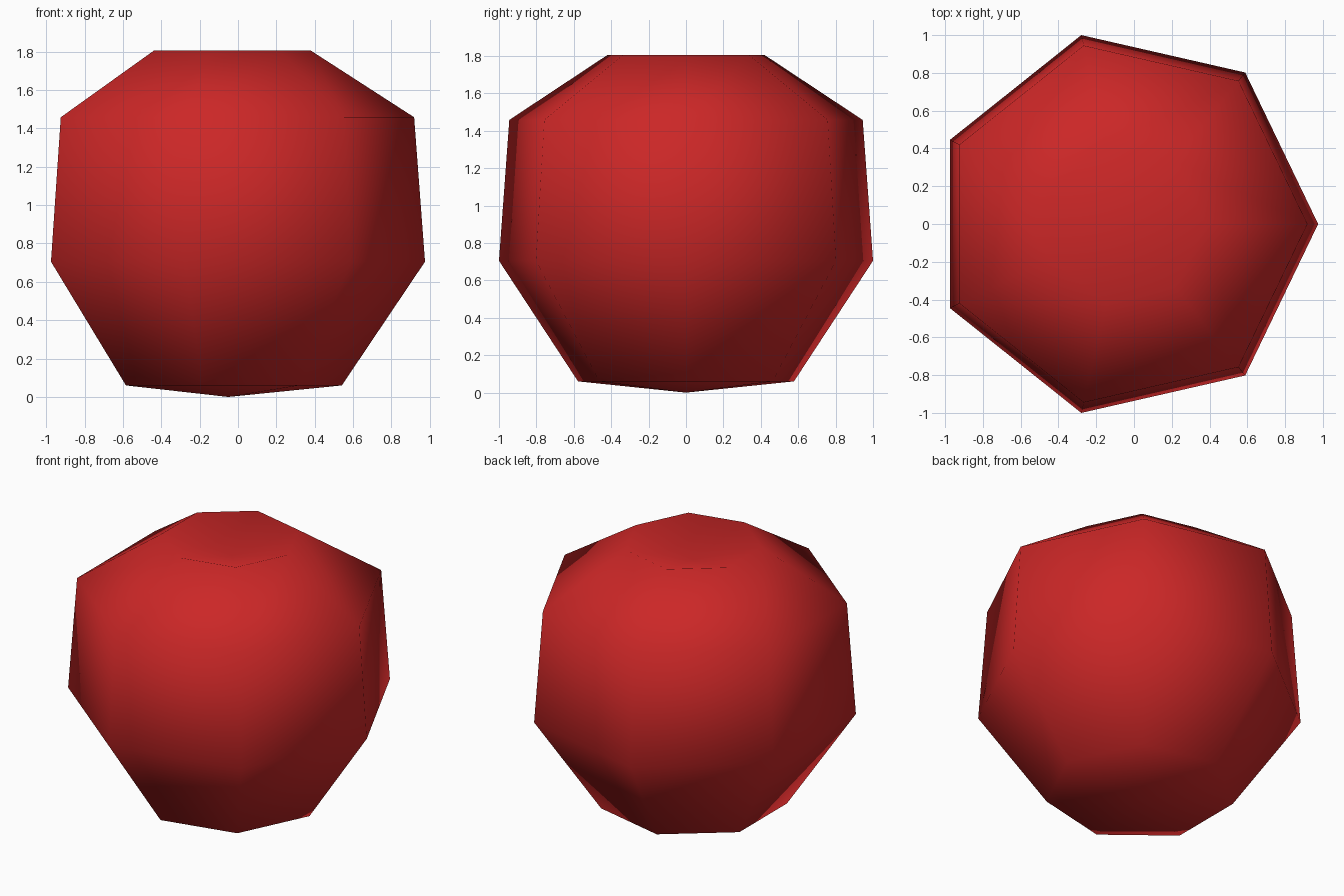
import bpy, bmesh, math

if "Cube" in bpy.data.objects:
    bpy.data.objects.remove(bpy.data.objects["Cube"])

SIDES = 7
RADIUS = 1.0257
CENTRE_X = -0.0508

# Profile from bottom to top: (radius, height)
BOTTOM_Z = 0.0
RINGS = [(0.592, 0.06), (RADIUS, 0.705), (0.969, 1.458), (0.431, 1.805)]
DIMPLE_Z = 1.68

red = bpy.data.materials.new("fruit red")
red.diffuse_color = (0.60, 0.02, 0.02, 1.0)
red.use_nodes = True
red.node_tree.nodes["Principled BSDF"].inputs["Base Color"].default_value = red.diffuse_color

# Fruit body: seven-sided lathe with a sunken top
bm = bmesh.new()
rings = []
for r, z in RINGS:
    rings.append([bm.verts.new((CENTRE_X + r * math.cos(2 * math.pi * i / SIDES),
                                r * math.sin(2 * math.pi * i / SIDES), z))
                  for i in range(SIDES)])
bottom = bm.verts.new((CENTRE_X, 0, BOTTOM_Z))
dimple = bm.verts.new((CENTRE_X, 0, DIMPLE_Z))

for i in range(SIDES):
    j = (i + 1) % SIDES
    for low, high in zip(rings, rings[1:]):
        bm.faces.new((low[i], low[j], high[j], high[i]))
    bm.faces.new((bottom, rings[0][j], rings[0][i]))
    bm.faces.new((dimple, rings[-1][i], rings[-1][j]))

for face in bm.faces:
    face.smooth = True
bmesh.ops.recalc_face_normals(bm, faces=bm.faces)

mesh = bpy.data.meshes.new("fruit_body")
bm.to_mesh(mesh)
bm.free()
mesh.materials.append(red)
body = bpy.data.objects.new("fruit_body", mesh)
bpy.context.collection.objects.link(body)
